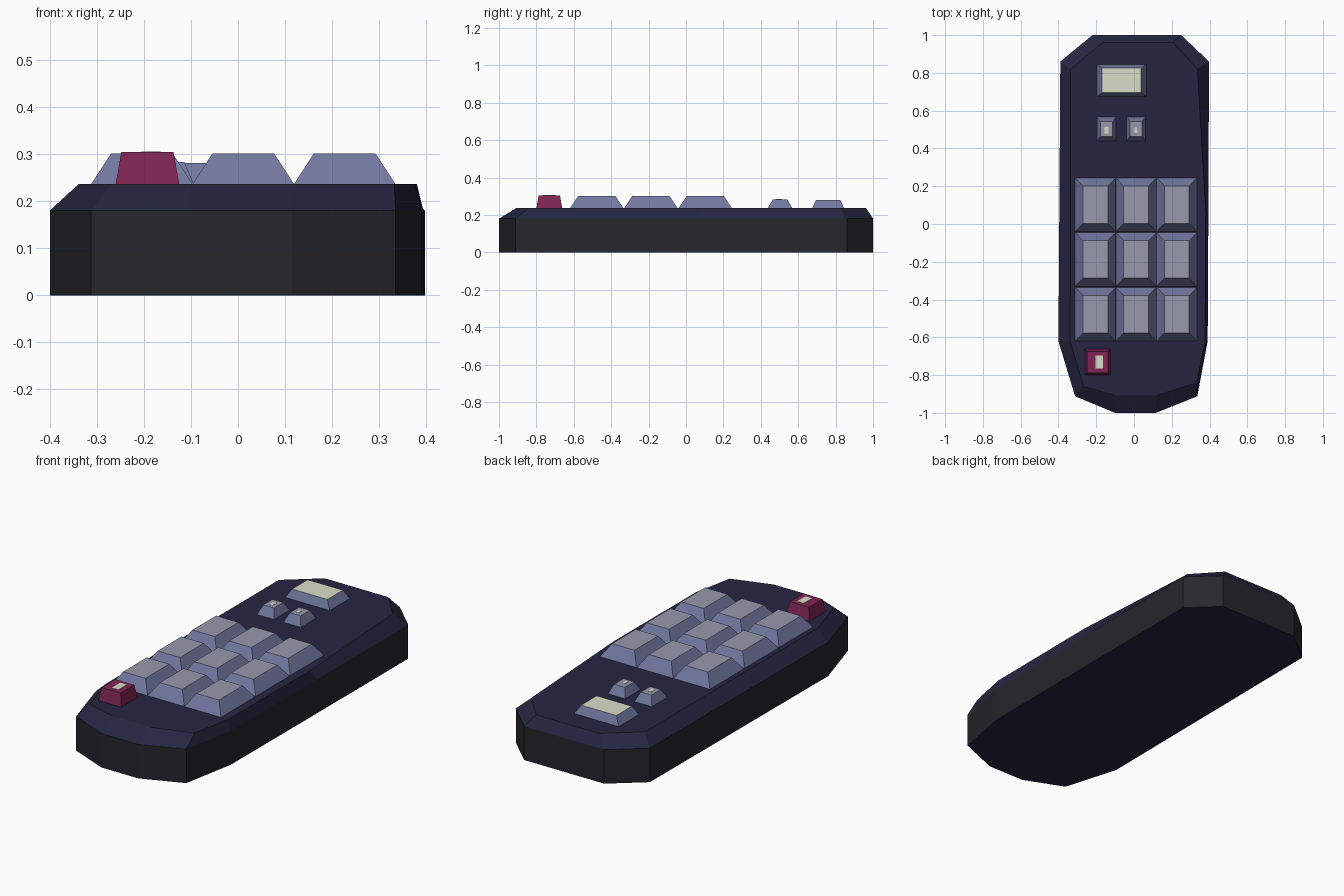
import bpy, bmesh

if "Cube" in bpy.data.objects:
    bpy.data.objects.remove(bpy.data.objects["Cube"])

def mat(name, rgb):
    m = bpy.data.materials.new(name)
    m.diffuse_color = (*rgb, 1)
    m.use_nodes = True
    m.node_tree.nodes["Principled BSDF"].inputs["Base Color"].default_value = m.diffuse_color
    return m

NAVY = mat("navy casing", (0.019, 0.0185, 0.053))
DARK = mat("charcoal side", (0.0194, 0.0194, 0.025))
LAV = mat("lavender key", (0.171, 0.188, 0.352))
GREY = mat("grey key top", (0.31, 0.32, 0.42))
CRIM = mat("crimson button", (0.223, 0.0185, 0.093))
CREAM = mat("cream marking", (0.70, 0.73, 0.57))

def finish(name, bm, mats):
    bmesh.ops.recalc_face_normals(bm, faces=bm.faces)
    me = bpy.data.meshes.new(name)
    bm.to_mesh(me)
    bm.free()
    for m in mats:
        me.materials.append(m)
    ob = bpy.data.objects.new(name, me)
    bpy.context.collection.objects.link(ob)
    return ob

def bridge(bm, a, b, mi):
    for i in range(len(a)):
        j = (i + 1) % len(a)
        bm.faces.new((a[i], a[j], b[j], b[i])).material_index = mi

def loft(rings, wall_mats):
    # Stack of matching rings, capped at both ends
    bm = bmesh.new()
    vs = [[bm.verts.new(p) for p in r] for r in rings]
    bm.faces.new(vs[0][::-1]).material_index = wall_mats[-1]
    for k in range(len(vs) - 1):
        bridge(bm, vs[k], vs[k + 1], wall_mats[k])
    top = bm.faces.new(vs[-1])
    top.material_index = wall_mats[-1]
    return bm, top

# Casing: faceted outline, straight dark wall, navy bevelled lid
outer = [(-0.22, 1.0), (-0.39, 0.86), (-0.40, -0.62), (-0.312, -0.912), (-0.10, -1.0),
         (0.115, -1.0), (0.335, -0.912), (0.39, -0.62), (0.394, 0.1), (0.397, 0.86), (0.25, 1.0)]
inner = [(-0.165, 0.962), (-0.335, 0.82), (-0.338, -0.62), (-0.267, -0.86), (-0.10, -0.907),
         (0.12, -0.907), (0.332, -0.84), (0.376, -0.62), (0.38, 0.06), (0.335, 0.82), (0.205, 0.962)]
bm, _ = loft([[(x, y, 0) for x, y in outer],
              [(x, y, 0.18) for x, y in outer],
              [(x, y, 0.237) for x, y in inner]], [1, 0, 0])
finish("casing", bm, [NAVY, DARK])

def button(name, x0, x1, y0, y1, top_z, ix, iy, side, top, rim=0.0):
    # Tapered button with a coloured top panel
    def ring(dx, dy, z):
        return [(x0 + dx, y0 + dy, z), (x1 - dx, y0 + dy, z),
                (x1 - dx, y1 - dy, z), (x0 + dx, y1 - dy, z)]
    bm, face = loft([ring(0, 0, 0.2365), ring(ix, iy, top_z)], [0, 0])
    if rim:
        bmesh.ops.inset_region(bm, faces=[face], thickness=rim)
    face.material_index = 1
    return finish(name, bm, [side, top])

# Number pad: three by three keys
for r in range(3):
    for c in range(3):
        x, y = -0.312 + 0.2155 * c, -0.62 + 0.29 * r
        button(f"key_{r}_{c}", x, x + 0.2155, y, y + 0.285, 0.301, 0.042, 0.043, LAV, GREY)

# Upper display button and the two small buttons under it
button("display_button", -0.197, 0.066, 0.675, 0.845, 0.281, 0.028, 0.02, LAV, CREAM, 0.006)
for n, x in (("left", -0.197), ("right", -0.041)):
    button(f"small_button_{n}", x, x + 0.103, 0.438, 0.568, 0.283, 0.02, 0.026, LAV, GREY)

# Power button with a small pale mark
button("power_button", -0.26, -0.125, -0.80, -0.662, 0.304, 0.012, 0.012, CRIM, CRIM)

def mark(name, x, y, w, h, z):
    bm = bmesh.new()
    bmesh.ops.create_cube(bm, size=1)
    for v in bm.verts:
        v.co = (x + v.co.x * w, y + v.co.y * h, z + v.co.z * 0.002)
    finish(name, bm, [CREAM])

mark("power_mark", -0.185, -0.73, 0.04, 0.07, 0.3045)
mark("small_mark_left", -0.145, 0.497, 0.02, 0.035, 0.2835)
mark("small_mark_right", 0.008, 0.497, 0.015, 0.03, 0.2835)
